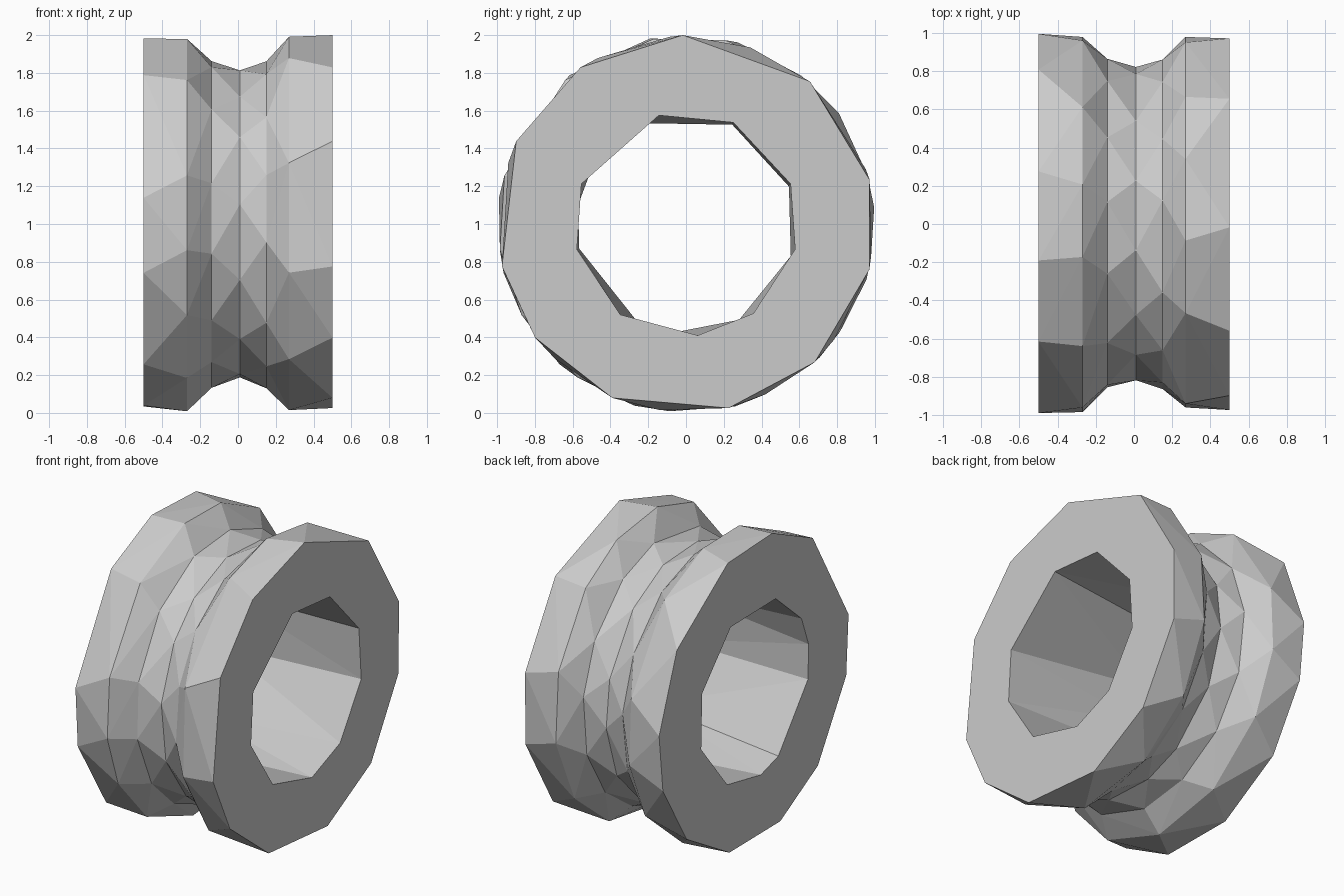
import bpy, bmesh, math, random

if "Cube" in bpy.data.objects:
    bpy.data.objects.remove(bpy.data.objects["Cube"])

random.seed(4)


def groove_angles(count, offset):
    step = 360 / count
    return [offset + i * step + random.uniform(-4, 4) for i in range(count)]


# Rings around the x axis: x position, radius, corner angles (degrees from +y towards +z)
rings = [
    (-0.50, 1.00, [5, 36, 74, 101, 128, 172, 195, 228, 254, 285, 315, 343]),
    (-0.27, 0.995, [15, 52, 78, 100, 130, 165, 188, 209, 235, 265, 295, 325, 350]),
    (-0.14, 0.87, groove_angles(14, 8)),
    (0.01, 0.825, groove_angles(14, 20)),
    (0.15, 0.87, groove_angles(14, 8)),
    (0.27, 0.995, [17, 48, 70, 95, 118, 161, 195, 226, 262, 295, 322, 350]),
    (0.50, 1.00, [13.5, 49, 91, 124, 154, 193, 217, 247, 283, 313, 346]),
    (0.50, 0.593, [21, 65, 104, 159, 193, 234, 276, 307, 347]),
    (-0.50, 0.58, [20, 65, 113, 149, 170, 193, 244, 263, 299, 343]),
]


def make_ring(bm, x, radius, angles):
    ring = []
    for a in sorted(v % 360 for v in angles):
        t = math.radians(a)
        ring.append((a, bm.verts.new((x, radius * math.cos(t), 1 + radius * math.sin(t)))))
    return ring


def bridge(bm, ring_a, ring_b):
    """Zip two closed rings of different counts together with triangles."""
    start = min(range(len(ring_b)),
                key=lambda k: abs((ring_b[k][0] - ring_a[0][0] + 180) % 360 - 180))
    ring_b = ring_b[start:] + ring_b[:start]

    def unwrap(ring):
        base = ring[0][0]
        out = [((a - base) % 360 + base, v) for a, v in ring]
        return out + [(out[0][0] + 360, out[0][1])]

    a, b = unwrap(ring_a), unwrap(ring_b)
    shift = round((a[0][0] - b[0][0]) / 360) * 360
    b = [(ang + shift, v) for ang, v in b]
    i = j = 0
    while i < len(a) - 1 or j < len(b) - 1:
        use_a = j == len(b) - 1 or (i < len(a) - 1 and
                                    a[i + 1][0] + a[i][0] < b[j + 1][0] + b[j][0])
        if use_a:
            bm.faces.new((a[i][1], a[i + 1][1], b[j][1]))
            i += 1
        else:
            bm.faces.new((a[i][1], b[j + 1][1], b[j][1]))
            j += 1


# Grooved wheel: outer rim, groove, end faces and bore in one closed shell
bm = bmesh.new()
made = [make_ring(bm, *r) for r in rings]
for k in range(len(made)):
    bridge(bm, made[k], made[(k + 1) % len(made)])
bmesh.ops.recalc_face_normals(bm, faces=bm.faces)
mesh = bpy.data.meshes.new("grooved_wheel")
bm.to_mesh(mesh)
bm.free()
wheel = bpy.data.objects.new("grooved_wheel", mesh)
bpy.context.collection.objects.link(wheel)
